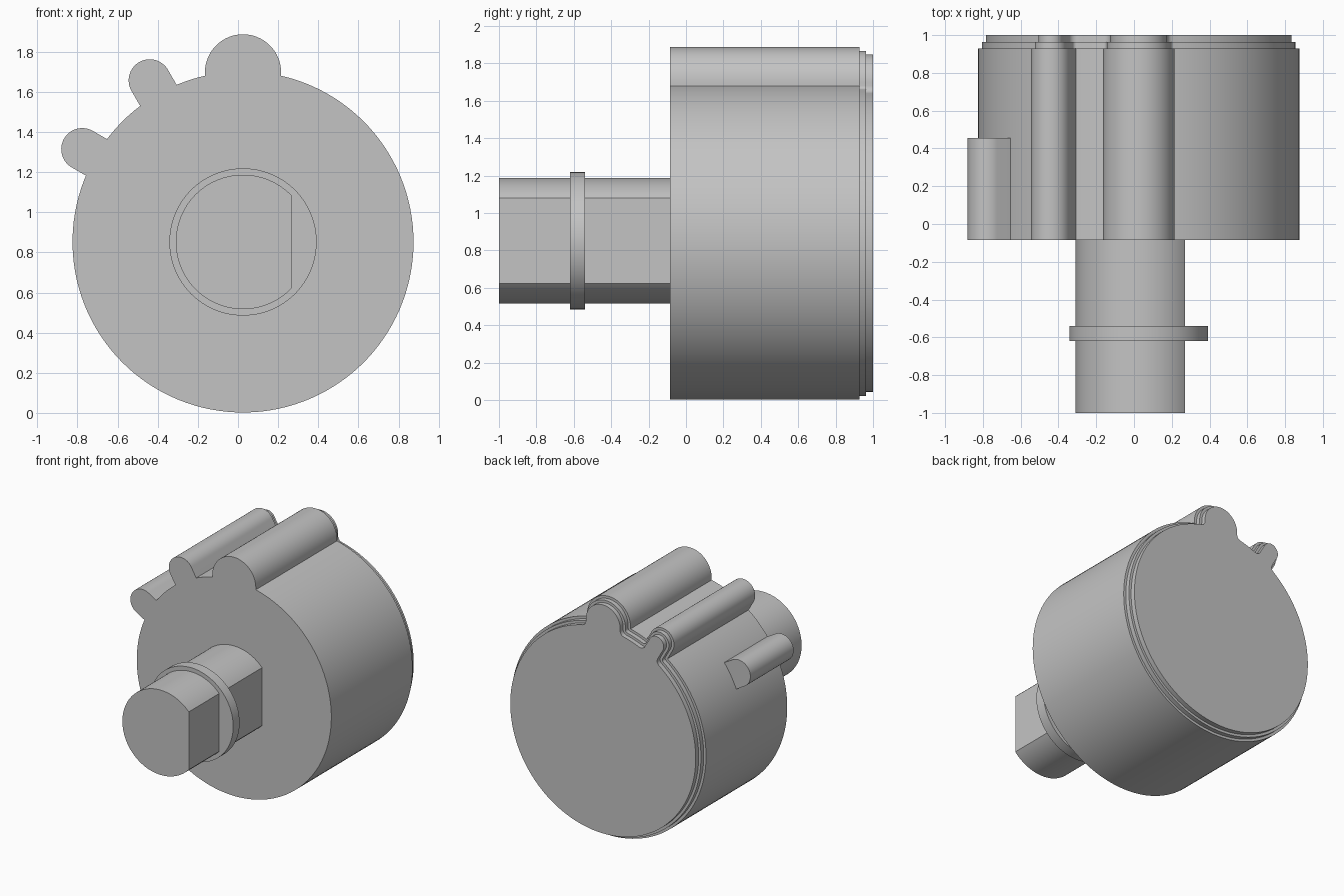
import bpy, bmesh, math
from mathutils import Vector, Matrix

cube = bpy.data.objects.get("Cube")
if cube:
    bpy.data.objects.remove(cube, do_unlink=True)

CENTRE = Vector((0.025, 0.852))   # axis position in x and z
R = 0.85                          # housing radius
FRONT = -0.085

grey = bpy.data.materials.new("plain grey")
grey.use_nodes = True
COLOUR = (0.55, 0.55, 0.55, 1)
grey.diffuse_color = COLOUR
grey.node_tree.nodes["Principled BSDF"].inputs["Base Color"].default_value = COLOUR


def arc(centre, radius, start, end, n):
    """Points on an arc, angles in radians."""
    return [Vector(centre) + radius * Vector((math.cos(a), math.sin(a)))
            for a in (start + (end - start) * i / n for i in range(n + 1))]


def lobe(angle, half, reach, inset):
    """Rounded rib on the housing rim, with its inner corners rounded by the inset."""
    half_angle = math.asin(half / R)
    corner = (R * math.cos(half_angle), half)
    low = (corner[0], -half)
    pts = arc(low, inset, math.pi - half_angle, math.pi / 2, 6) if inset else [Vector(low)]
    pts += arc((reach, 0), half - inset, -math.pi / 2, math.pi / 2, 32)
    pts += arc(corner, inset, -math.pi / 2, half_angle - math.pi, 6) if inset else [Vector(corner)]
    turn = Matrix.Rotation(math.radians(angle), 2)
    return [turn @ p for p in pts]


def housing_outline(inset):
    """Rim circle with the two full-length lobes, shrunk by the inset."""
    specs = [(90, 0.19, 0.845), (120, 0.105, 0.93)]
    pts = []
    for i, (angle, half, reach) in enumerate(specs):
        nxt = specs[(i + 1) % 2]
        pts += lobe(angle, half, reach, inset)
        start = math.radians(angle) + math.asin(half / R)
        end = math.radians(nxt[0]) - math.asin(nxt[1] / R)
        if end < start:
            end += math.tau
        steps = max(6, int((end - start) / 0.05))
        pts += arc((0, 0), R - inset, start, end, steps)[1:-1]
    return pts


def extrude(name, steps):
    """Build a solid from (outline, y start, y end) steps along y."""
    bm = bmesh.new()
    for i, (outline, y0, y1) in enumerate(steps):
        rings = [[bm.verts.new((CENTRE.x + p.x, y, CENTRE.y + p.y)) for p in outline]
                 for y in (y0, y1)]
        n = len(outline)
        for k in range(n):
            j = (k + 1) % n
            bm.faces.new((rings[0][k], rings[0][j], rings[1][j], rings[1][k]))
        bm.faces.new(rings[0])
        bm.faces.new(rings[1])
    bmesh.ops.recalc_face_normals(bm, faces=bm.faces)
    mesh = bpy.data.meshes.new(name)
    bm.to_mesh(mesh)
    bm.free()
    mesh.materials.append(grey)
    obj = bpy.data.objects.new(name, mesh)
    bpy.context.collection.objects.link(obj)
    bpy.ops.object.select_all(action='DESELECT')
    obj.select_set(True)
    bpy.context.view_layer.objects.active = obj
    bpy.ops.object.shade_smooth_by_angle(angle=math.radians(30))
    return obj


# Housing with a two-step back edge
extrude("housing", [(housing_outline(0), FRONT, 0.928),
                    (housing_outline(0.02), 0.928, 0.963),
                    (housing_outline(0.04), 0.963, 1.0)])

# Short side lobe
extrude("short_lobe", [(lobe(150, 0.105, 0.925, 0), FRONT, 0.455)])

# Shaft with one flat side, and its collar
flat = math.acos(0.245 / 0.335)
extrude("shaft", [(arc((0, 0), 0.335, flat, math.tau - flat, 80), -1.0, FRONT)])
extrude("collar", [(arc((0, 0), 0.367, 0, math.tau, 96)[:-1], -0.62, -0.54)])
